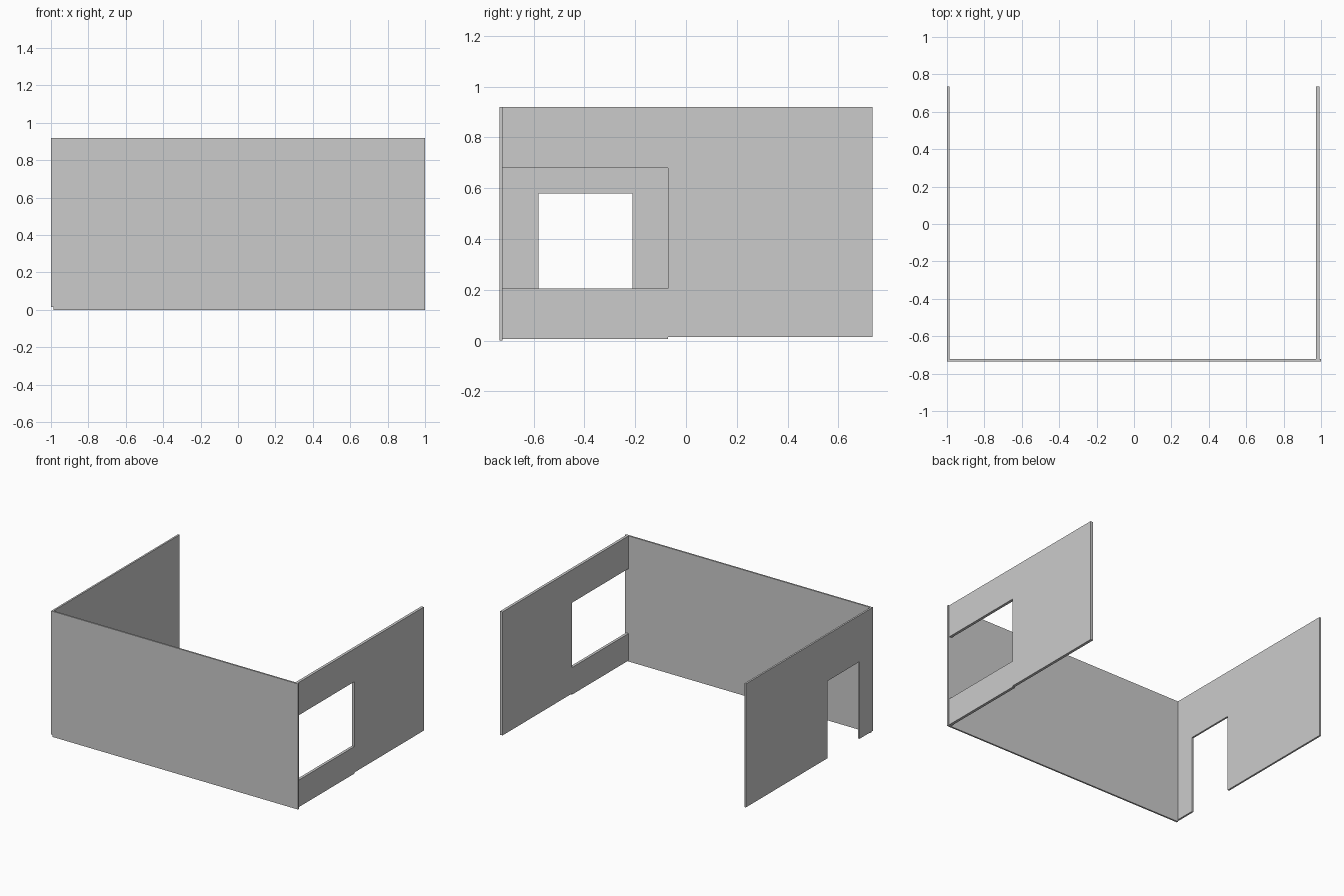
import bpy, bmesh

if "Cube" in bpy.data.objects:
    bpy.data.objects.remove(bpy.data.objects["Cube"])


def wall(name, x0, x1, panels):
    """Flat wall facing x: each outline is a list of (y, z), extruded x0 to x1."""
    bm = bmesh.new()
    for outline in panels:
        face = bm.faces.new([bm.verts.new((x0, y, z)) for y, z in outline])
        ext = bmesh.ops.extrude_face_region(bm, geom=[face])
        moved = [v for v in ext["geom"] if isinstance(v, bmesh.types.BMVert)]
        bmesh.ops.translate(bm, vec=(x1 - x0, 0, 0), verts=moved)
    bmesh.ops.recalc_face_normals(bm, faces=bm.faces[:])
    mesh = bpy.data.meshes.new(name)
    bm.to_mesh(mesh)
    bm.free()
    obj = bpy.data.objects.new(name, mesh)
    bpy.context.collection.objects.link(obj)
    return obj


def rect(y0, y1, z0, z1):
    return [(y0, z0), (y1, z0), (y1, z1), (y0, z1)]


TOP, BASE = 0.92, 0.015
FRONT, BACK = -0.735, 0.735

# Solid front wall
wall("front_wall", -0.987, 1.0, [rect(FRONT, -0.723, 0.0, TOP)])

# Left wall with a doorway notched up from the floor
wall("left_wall", -1.0, -0.987, [[
    (FRONT, BASE), (-0.58, BASE), (-0.58, 0.58), (-0.21, 0.58),
    (-0.21, BASE), (BACK, BASE), (BACK, TOP), (FRONT, TOP)]])

# Right wall with a window opening that runs to the front corner
wall("right_wall", 0.972, 0.992, [[
    (-0.725, 0.68), (-0.07, 0.68), (-0.07, BASE), (BACK, BASE),
    (BACK, TOP), (-0.725, TOP)]])

# Low wall under the window
wall("window_sill_wall", 0.972, 0.992, [rect(-0.725, -0.07, 0.007, 0.205)])
